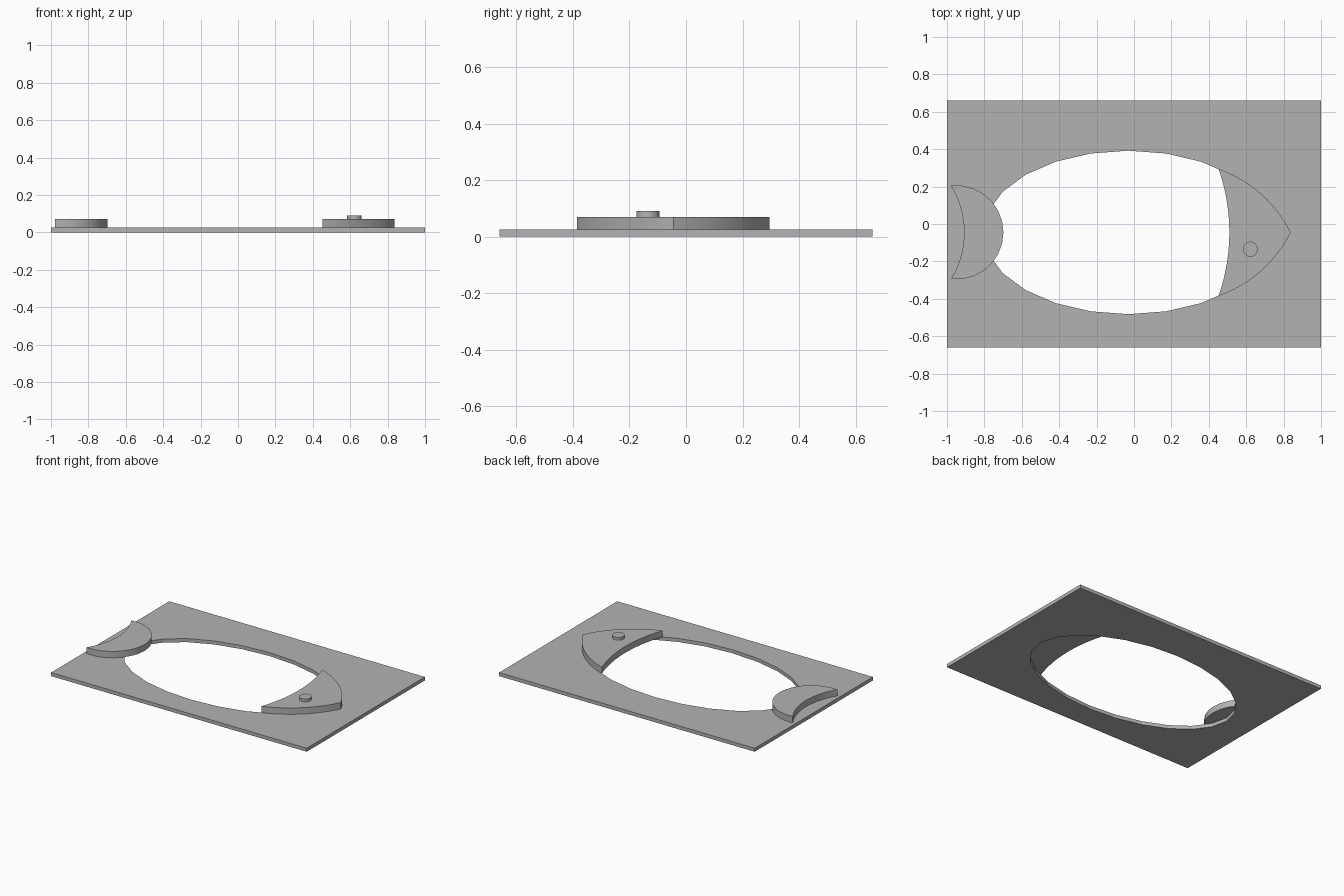
import bpy, bmesh
from math import sin, cos, pi, atan
from mathutils import Vector

cube = bpy.data.objects.get("Cube")
if cube:
    bpy.data.objects.remove(cube)

grey = bpy.data.materials.new("plain grey")
grey.use_nodes = True
grey.diffuse_color = (0.45, 0.45, 0.45, 1)
grey.node_tree.nodes["Principled BSDF"].inputs["Base Color"].default_value = grey.diffuse_color

MID = -0.045  # the fish's long axis


def ellipse(x, y, rx, ry, n):
    return [(x + rx * sin(2 * pi * i / n), y + ry * cos(2 * pi * i / n)) for i in range(n)]


def arc(p, q, rise, n):
    """Circular arc from p up to, not including, q; a positive rise bulges left of p to q."""
    p, q = Vector(p), Vector(q)
    half = (q - p) / 2
    side = Vector((-half.y, half.x)).normalized()
    a = 2 * atan(rise / half.length)
    r = half.length / sin(a)
    centre = (p + q) / 2 + side * (rise - r)
    points = []
    for i in range(n):
        t = a * (2 * i / n - 1)
        points.append(tuple(centre + side * r * cos(t) + half.normalized() * r * sin(t)))
    return points


def slab(name, loops, z0, z1, smooth=True):
    """Straight-sided solid from an outline and optional holes."""
    bm = bmesh.new()
    rings = []
    for z in (z0, z1):
        edges, level = [], []
        for loop in loops:
            vs = [bm.verts.new((x, y, z)) for x, y in loop]
            edges += [bm.edges.new((vs[i - 1], vs[i])) for i in range(len(vs))]
            level.append(vs)
        bmesh.ops.triangle_fill(bm, edges=edges, use_beauty=True)
        rings.append(level)
    for low, high in zip(*rings):
        for i in range(len(low)):
            bm.faces.new((low[i - 1], low[i], high[i], high[i - 1]))
    bmesh.ops.recalc_face_normals(bm, faces=bm.faces)
    mesh = bpy.data.meshes.new(name)
    bm.to_mesh(mesh)
    bm.free()
    mesh.materials.append(grey)
    obj = bpy.data.objects.new(name, mesh)
    bpy.context.collection.objects.link(obj)
    if smooth:
        bpy.ops.object.select_all(action="DESELECT")
        obj.select_set(True)
        bpy.context.view_layer.objects.active = obj
        bpy.ops.object.shade_smooth_by_angle()
    return obj


# Base plate with the faceted oval opening
plate = [(-1, -0.66), (1, -0.66), (1, 0.66), (-1, 0.66)]
slab("base_plate", [plate, ellipse(-0.03, MID, 0.775, 0.437, 24)], 0, 0.025, False)

# Head: two bulging sides meeting at the nose, hollowed gill edge
top, nose, low = (0.452, MID + 0.34), (0.838, MID), (0.452, MID - 0.34)
head = arc(top, nose, 0.05, 12) + arc(nose, low, 0.05, 12) + arc(low, top, -0.058, 12)
slab("fish_head", [head], 0.025, 0.07)

# Eye
slab("fish_eye", [ellipse(0.622, -0.135, 0.039, 0.041, 24)], 0.07, 0.09)

# Tail: round front, hollowed back edge
top, low = (-0.978, MID + 0.25), (-0.978, MID - 0.25)
tail = arc(top, low, 0.28, 14) + arc(low, top, -0.07, 10)
slab("fish_tail", [tail], 0.025, 0.07)
